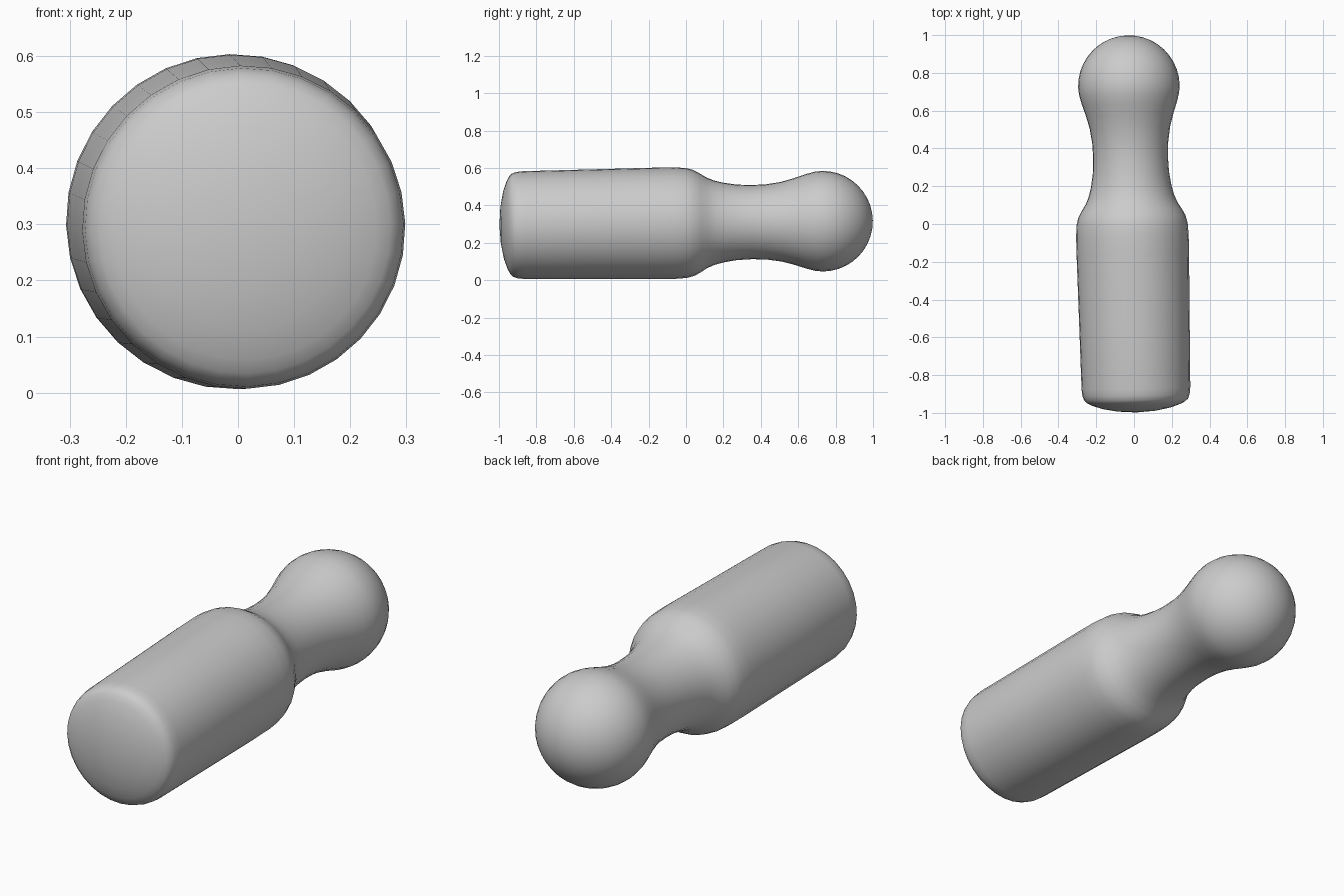
import bpy, bmesh, math
from mathutils import Vector, Matrix

if "Cube" in bpy.data.objects:
    bpy.data.objects.remove(bpy.data.objects["Cube"])

SIDES = 32
HEAD_C, HEAD_R = 0.73, 0.269

# Profile as (radius, distance along axis): domed base, barrel, shoulder, neck
profile = [
    (0.10, -0.991), (0.18, -0.976), (0.235, -0.957), (0.26, -0.944),
    (0.275, -0.93), (0.284, -0.905), (0.288, -0.87), (0.293, -0.5),
    (0.298, -0.15), (0.298, -0.06), (0.294, 0.0), (0.284, 0.04),
    (0.265, 0.075), (0.243, 0.11), (0.226, 0.15), (0.213, 0.2),
    (0.202, 0.27), (0.198, 0.35), (0.201, 0.43), (0.213, 0.51),
    (0.232, 0.58), (0.252, 0.64), (0.265, 0.69),
]
# Ball-shaped head
for i in range(10):
    a = math.pi / 2 * i / 10
    profile.append((HEAD_R * math.cos(a), HEAD_C + HEAD_R * math.sin(a)))

# Lathe the profile around Z with a pole at each end
bm = bmesh.new()
rings = []
for r, h in profile:
    rings.append([bm.verts.new((r * math.cos(2 * math.pi * k / SIDES),
                                r * math.sin(2 * math.pi * k / SIDES), h))
                  for k in range(SIDES)])
base = bm.verts.new((0, 0, -0.998))
tip = bm.verts.new((0, 0, HEAD_C + HEAD_R))
for k in range(SIDES):
    n = (k + 1) % SIDES
    for a, b in zip(rings, rings[1:]):
        bm.faces.new((a[k], a[n], b[n], b[k]))
    bm.faces.new((base, rings[0][n], rings[0][k]))
    bm.faces.new((tip, rings[-1][k], rings[-1][n]))

# Lay it along +Y with the slight lean of the axis
axis = Vector((-0.0233, 1, 0.0128)).normalized()
turn = Vector((0, 0, 1)).rotation_difference(axis).to_matrix().to_4x4()
bm.transform(Matrix.Translation((-0.010, 0, 0.306)) @ turn)
bmesh.ops.recalc_face_normals(bm, faces=bm.faces)

mesh = bpy.data.meshes.new("peg_handle")
bm.to_mesh(mesh)
bm.free()
peg = bpy.data.objects.new("peg_handle", mesh)
bpy.context.collection.objects.link(peg)
for p in mesh.polygons:
    p.use_smooth = True
